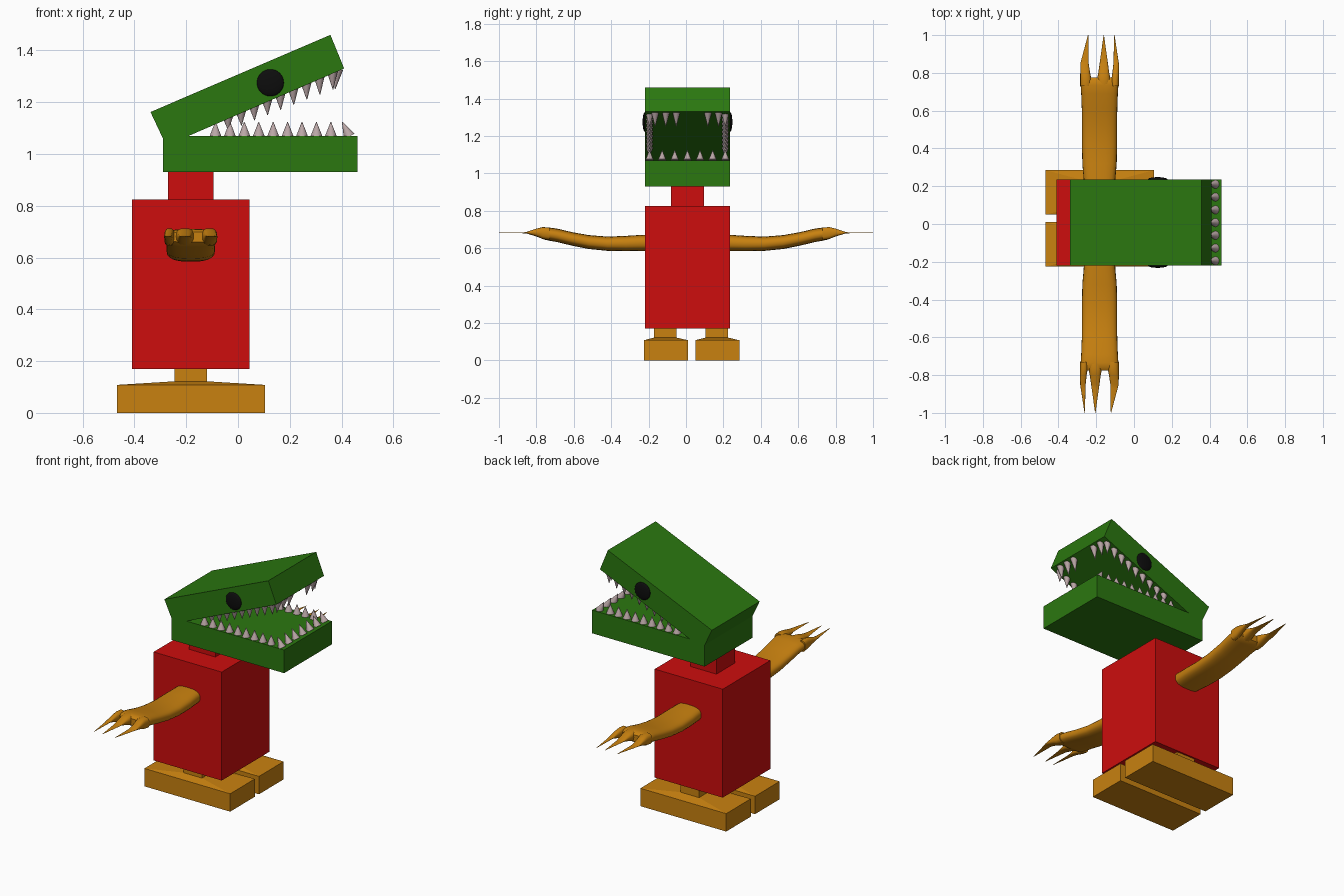
import bpy, bmesh, math
from mathutils import Matrix, Vector

if "Cube" in bpy.data.objects:
    bpy.data.objects.remove(bpy.data.objects["Cube"])


def material(name, rgb):
    m = bpy.data.materials.new(name)
    m.diffuse_color = (*rgb, 1)
    m.use_nodes = True
    m.node_tree.nodes["Principled BSDF"].inputs["Base Color"].default_value = m.diffuse_color
    return m


RED = material("red", (0.61, 0.004, 0.004))
GREEN = material("green", (0.024, 0.185, 0.005))
ORANGE = material("orange", (0.58, 0.22, 0.005))
BLACK = material("black", (0.004, 0.004, 0.004))
TOOTH = material("pinkish grey", (0.50, 0.39, 0.39))


def finish(name, bm, mat, smooth=False):
    bmesh.ops.recalc_face_normals(bm, faces=bm.faces)
    me = bpy.data.meshes.new(name)
    bm.to_mesh(me)
    bm.free()
    me.materials.append(mat)
    ob = bpy.data.objects.new(name, me)
    bpy.context.collection.objects.link(ob)
    if smooth:
        bpy.ops.object.select_all(action='DESELECT')
        ob.select_set(True)
        bpy.context.view_layer.objects.active = ob
        bpy.ops.object.shade_smooth_by_angle(angle=math.radians(50))
    return ob


def loft(bm, rings):
    """Skin a list of equal-length point rings and cap both ends."""
    vs = [[bm.verts.new(p) for p in r] for r in rings]
    n = len(vs[0])
    for a, b in zip(vs, vs[1:]):
        for i in range(n):
            bm.faces.new((a[i], a[(i + 1) % n], b[(i + 1) % n], b[i]))
    bm.faces.new(vs[0])
    bm.faces.new(vs[-1])


def stack(name, levels, mat):
    """Rectangles (x0, x1, y0, y1, z) joined from bottom to top."""
    bm = bmesh.new()
    loft(bm, [[(a, c, z), (b, c, z), (b, d, z), (a, d, z)] for a, b, c, d, z in levels])
    return finish(name, bm, mat)


# Body and neck
body = (-0.41, 0.045, -0.22, 0.235)
stack("body", [(*body, 0.17), (*body, 0.825)], RED)
neck = (-0.27, -0.095, -0.08, 0.095)
stack("neck", [(*neck, 0.82), (*neck, 0.935)], RED)

# Feet with a slightly sloped top rising into a short leg
for side, y in (("right", -0.225), ("left", 0.05)):
    sole = (-0.468, 0.105, y, y + 0.235)
    leg = (-0.245, -0.12, y + 0.053, y + 0.175)
    stack(side + "_foot", [(*sole, 0), (*sole, 0.108), (*leg, 0.122), (*leg, 0.175)], ORANGE)

# Head: open-mouthed profile extruded across
profile = [(-0.29, 0.93), (0.462, 0.93), (0.462, 1.07), (-0.19, 1.07),
           (0.41, 1.33), (0.357, 1.46), (-0.338, 1.162), (-0.29, 1.06)]
bm = bmesh.new()
loft(bm, [[(x, y, z) for x, z in profile] for y in (-0.22, 0.236)])
finish("head", bm, GREEN)

# Eyes: shallow domes on both sides
for side, y in (("right", -0.22), ("left", 0.236)):
    bm = bmesh.new()
    bmesh.ops.create_uvsphere(bm, u_segments=32, v_segments=16, radius=1,
                              matrix=Matrix.Translation((0.125, y, 1.275))
                              @ Matrix.Diagonal((0.052, 0.012, 0.052, 1)))
    finish(side + "_eye", bm, BLACK, True)


# Teeth: cones from a base point to a tip
def tooth(bm, base, tip, r=0.023):
    base, tip = Vector(base), Vector(tip)
    axis = tip - base
    rot = axis.to_track_quat('Z', 'Y').to_matrix().to_4x4()
    bmesh.ops.create_cone(bm, cap_ends=True, segments=16, radius1=r, radius2=0.001,
                          depth=axis.length, matrix=Matrix.Translation((base + tip) / 2) @ rot)


SIDES = (-0.195, 0.21)
bm = bmesh.new()
for y in SIDES:
    for i in range(9):
        x = -0.087 + 0.0557 * i
        tooth(bm, (x, y, 1.068), (x, y, 1.124))
for i in range(7):
    y = -0.195 + 0.0675 * i
    tooth(bm, (0.43, y, 1.068), (0.402, y, 1.124))
finish("lower_teeth", bm, TOOTH, True)


def roof(x):
    return 1.07 + (x + 0.19) * 0.4333


bm = bmesh.new()
for y in SIDES:
    for i in range(9):
        x = -0.037 + 0.0505 * i
        tooth(bm, (x - 0.003, y, roof(x) + 0.008), (x, y, roof(x) - 0.046 - 0.002 * i), 0.021)
for y in (-0.165, -0.108, -0.052, 0.117, 0.174):
    tooth(bm, (0.385, y, roof(0.385) + 0.008), (0.375, y, 1.25), 0.021)
finish("upper_teeth", bm, TOOTH, True)


# Arms: rounded, slightly boxy sections that split into three flat claws
def section(y, xc, hx, zc, hz, n=24, power=0.75):
    pts = []
    for i in range(n):
        c, s = math.cos(math.tau * i / n), math.sin(math.tau * i / n)
        pts.append((xc + hx * math.copysign(abs(c) ** power, c), y,
                    zc + hz * math.copysign(abs(s) ** power, s)))
    return pts


PIVOT = -0.1825
ARM = [(0.2, 0.082, 0.629, 0.043), (0.24, 0.084, 0.628, 0.043), (0.32, 0.091, 0.625, 0.041),
       (0.42, 0.093, 0.624, 0.038), (0.52, 0.093, 0.633, 0.037), (0.61, 0.094, 0.65, 0.036),
       (0.69, 0.097, 0.669, 0.036), (0.735, 0.1, 0.676, 0.035), (0.76, 0.1, 0.678, 0.031),
       (0.775, 0.096, 0.679, 0.02)]
# Claw sides at base, at the knuckle, and the tip x
CLAWS = [(-0.285, -0.225, -0.284, -0.24, -0.243),
         (-0.196, -0.124, -0.182, -0.138, -0.16),
         (-0.120, -0.08, -0.109, -0.08, -0.104)]
for side, turn in (("left", 0), ("right", math.pi)):
    bm = bmesh.new()
    loft(bm, [section(y, PIVOT, hx, zc, hz) for y, hx, zc, hz in ARM])
    for a0, a1, b0, b1, tip in CLAWS:
        ca, ha, cb, hb = (a0 + a1) / 2, (a1 - a0) / 2, (b0 + b1) / 2, (b1 - b0) / 2
        rings = [(0.73, ca, ha, 0.677, 0.033), (0.765, ca, ha, 0.681, 0.032),
                 (0.80, (ca + cb) / 2, (ha + hb) / 2, 0.684, 0.021), (0.85, cb, hb, 0.683, 0.005),
                 (0.87, cb * 0.87 + tip * 0.13, hb * 0.87, 0.682, 0.002),
                 (1.0, tip, 0.001, 0.682, 0.0008)]
        loft(bm, [section(*r, n=16) for r in rings])
    if turn:
        bmesh.ops.rotate(bm, verts=bm.verts, cent=(PIVOT, 0, 0),
                         matrix=Matrix.Rotation(turn, 3, 'Z'))
    finish(side + "_arm", bm, ORANGE, True)
